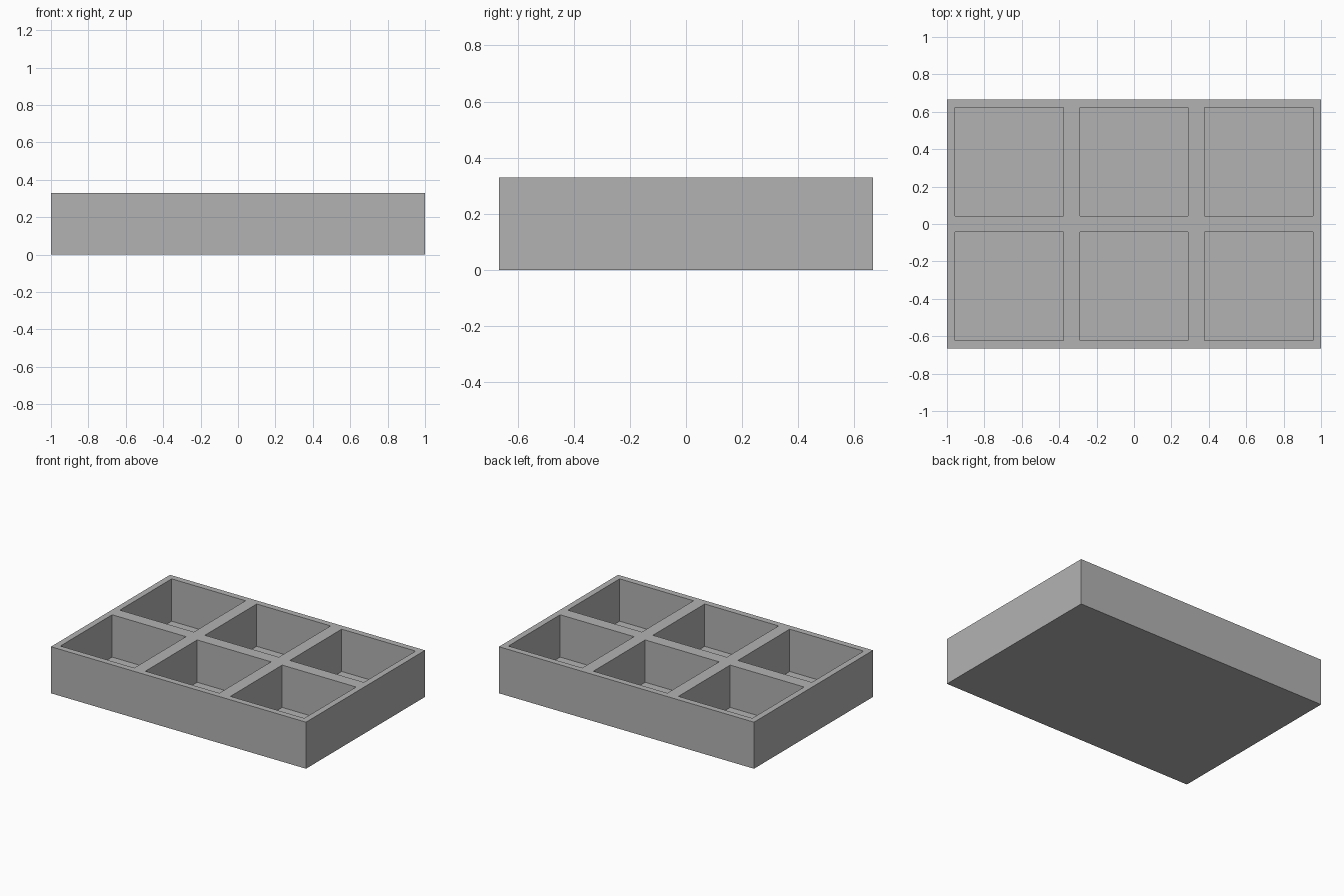
import bpy
import bmesh
from mathutils import Matrix

cube = bpy.data.objects.get("Cube")
if cube:
    bpy.data.objects.remove(cube, do_unlink=True)

COLUMNS, ROWS = 3, 2
CELL = 2 / COLUMNS
WALL = 0.0435
HEIGHT = 0.33
DEPTH = 0.30

# One flat grey for the whole tray
grey = bpy.data.materials.new("grey")
grey.use_nodes = True
colour = (0.45, 0.45, 0.45, 1)
grey.diffuse_color = colour
grey.node_tree.nodes["Principled BSDF"].inputs["Base Color"].default_value = colour

# Top sheet, one square per compartment
bm = bmesh.new()
size = Matrix.Diagonal((COLUMNS * CELL, ROWS * CELL, 1, 1))
bmesh.ops.create_grid(bm, x_segments=COLUMNS, y_segments=ROWS, size=0.5,
                      matrix=Matrix.Translation((0, 0, HEIGHT)) @ size)
cells = bm.faces[:]
outline = [e for e in bm.edges if e.is_boundary]

# Outer walls and base
skirt = bmesh.ops.extrude_edge_only(bm, edges=outline)["geom"]
bmesh.ops.translate(bm, vec=(0, 0, -HEIGHT),
                    verts=[g for g in skirt if isinstance(g, bmesh.types.BMVert)])
bmesh.ops.contextual_create(bm, geom=[e for e in bm.edges if e.is_boundary])

# Rims and sunken compartments
bmesh.ops.inset_individual(bm, faces=cells, thickness=WALL, use_even_offset=True)
for cell in cells:
    floor = bmesh.ops.extrude_discrete_faces(bm, faces=[cell])["faces"][0]
    rim = [e for e in bm.edges if e.is_boundary and e not in floor.edges[:]]
    bmesh.ops.bridge_loops(bm, edges=rim + floor.edges[:])
    bmesh.ops.translate(bm, vec=(0, 0, -DEPTH), verts=floor.verts[:])

bmesh.ops.recalc_face_normals(bm, faces=bm.faces[:])
mesh = bpy.data.meshes.new("compartment_tray")
bm.to_mesh(mesh)
bm.free()
mesh.materials.append(grey)
tray = bpy.data.objects.new("compartment_tray", mesh)
bpy.context.collection.objects.link(tray)
